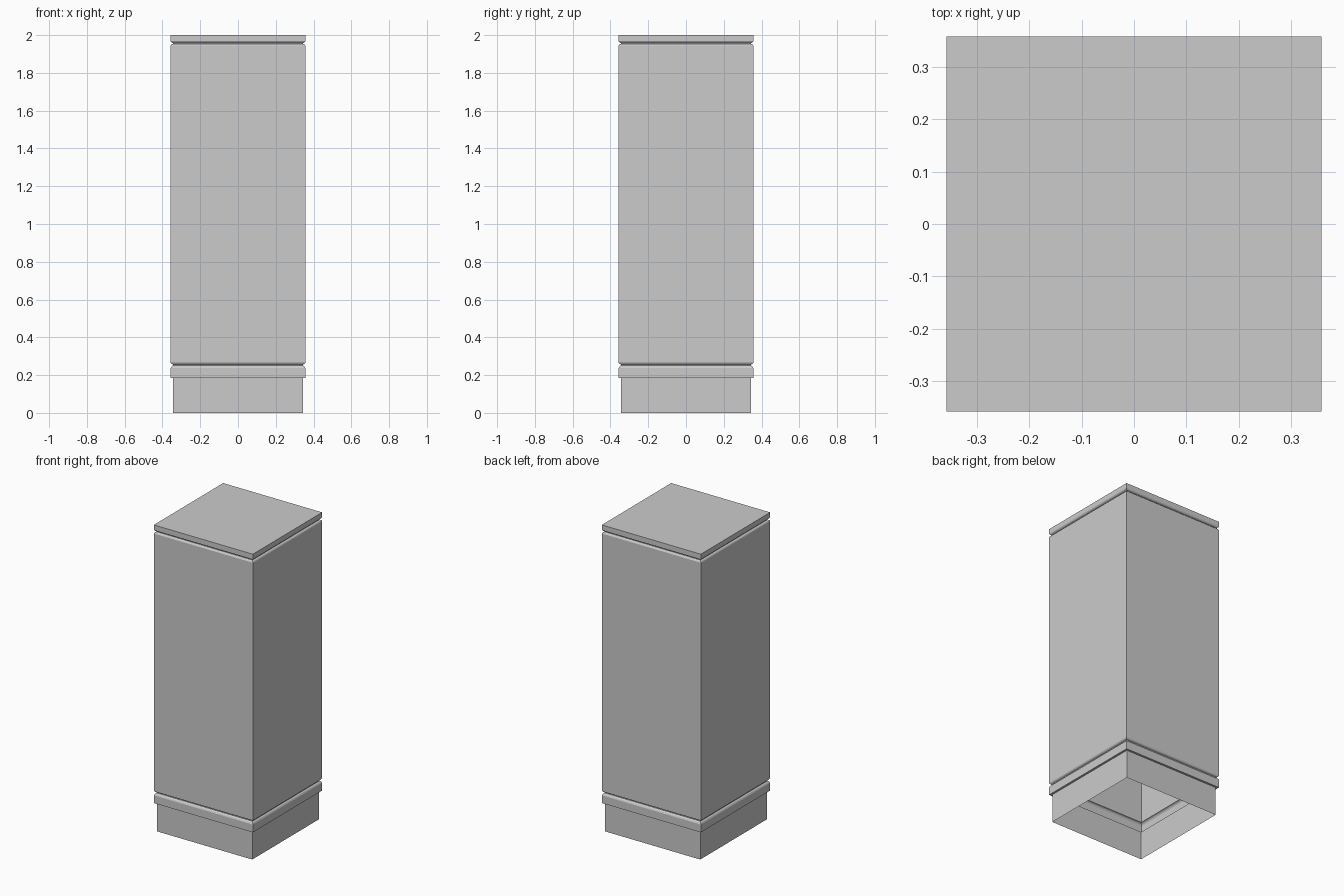
import bpy, bmesh

if "Cube" in bpy.data.objects:
    bpy.data.objects.remove(bpy.data.objects["Cube"])

# Square column profile: (half width, height), open at the bottom
W, BASE, IN = 0.357, 0.343, 0.345
profile = [
    (BASE, 0.0), (BASE, 0.186),                                  # recessed plinth
    (W, 0.186), (W, 0.237), (0.353, 0.245),                      # lower band
    (IN, 0.251), (IN, 0.256), (0.353, 0.260), (W, 0.266),        # lower groove
    (W, 1.944), (0.353, 1.950),                                  # shaft
    (IN, 1.954), (IN, 1.958), (0.353, 1.962), (W, 1.968),        # upper groove
    (W, 2.0),                                                    # top band
]

bm = bmesh.new()
rings = [[bm.verts.new((sx * w, sy * w, z))
          for sx, sy in ((-1, -1), (1, -1), (1, 1), (-1, 1))]
         for w, z in profile]

# Side walls
for lower, upper in zip(rings, rings[1:]):
    for i in range(4):
        j = (i + 1) % 4
        bm.faces.new((lower[i], lower[j], upper[j], upper[i]))

# Flat top
bm.faces.new(rings[-1])

mesh = bpy.data.meshes.new("square_column")
bm.to_mesh(mesh)
bm.free()
column = bpy.data.objects.new("square_column", mesh)
bpy.context.collection.objects.link(column)
